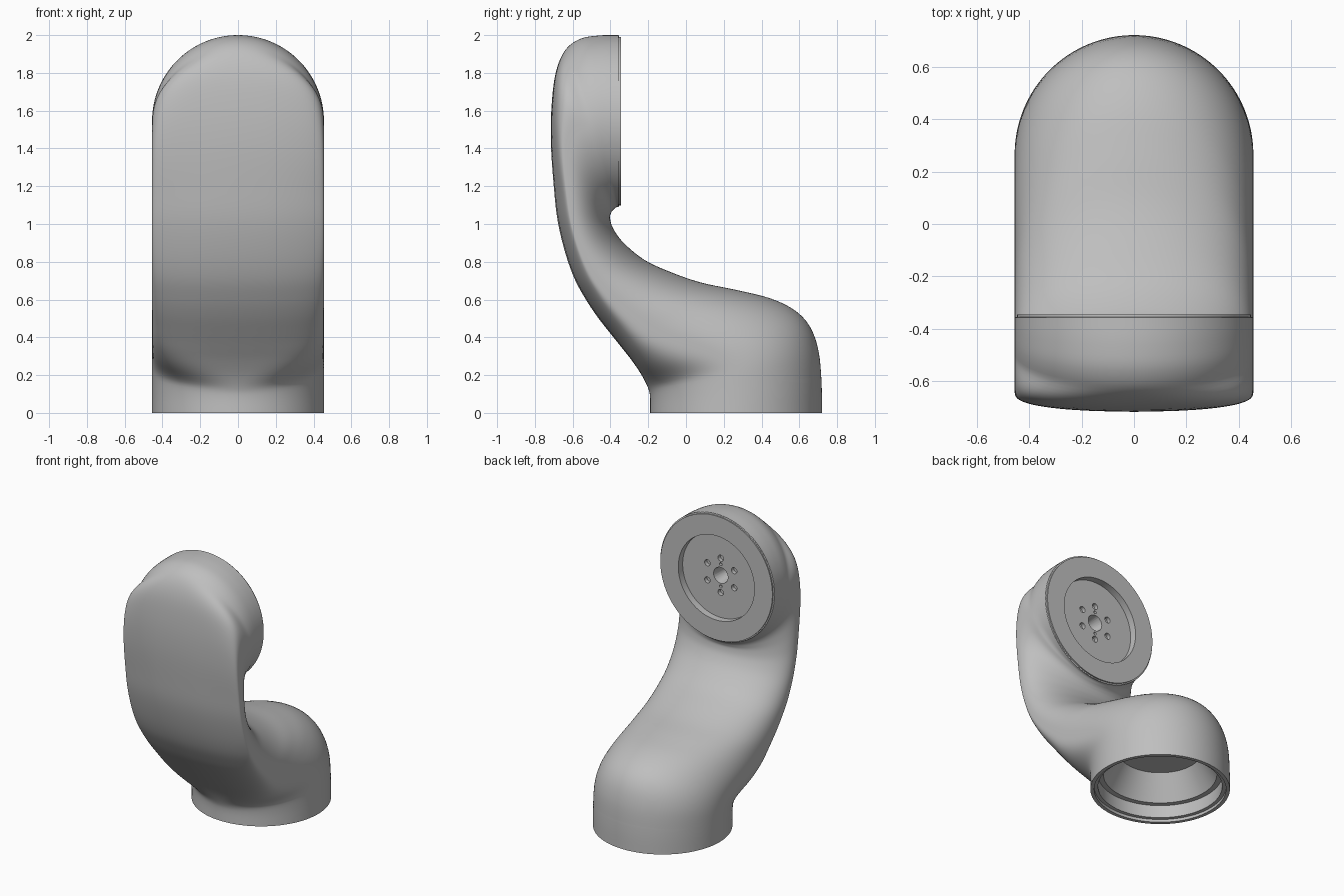
import bpy, bmesh
from math import sin, cos, pi, copysign, sqrt
from mathutils import Vector, Matrix

cube = bpy.data.objects.get("Cube")
if cube:
    bpy.data.objects.remove(cube, do_unlink=True)

SEGMENTS = 128
RADIUS = 0.455
BASE_Y = 0.265      # centre of the base opening
HEAD_Z = 1.545      # centre of the mounting flange

grey = bpy.data.materials.new("satin_grey")
grey.use_nodes = True
grey.diffuse_color = (0.52, 0.52, 0.52, 1)
for node in grey.node_tree.nodes:
    if node.type == 'BSDF_PRINCIPLED':
        node.inputs["Base Color"].default_value = (0.52, 0.52, 0.52, 1)
        node.inputs["Roughness"].default_value = 0.5


def make_object(name, bm):
    bmesh.ops.remove_doubles(bm, verts=bm.verts, dist=1e-5)
    bmesh.ops.recalc_face_normals(bm, faces=bm.faces)
    mesh = bpy.data.meshes.new(name)
    bm.to_mesh(mesh)
    bm.free()
    mesh.materials.append(grey)
    obj = bpy.data.objects.new(name, mesh)
    bpy.context.collection.objects.link(obj)
    return obj


def skin(name, rings):
    """Bridge a list of equal rings with quads; zero-size rings become poles."""
    bm = bmesh.new()
    loops = [[bm.verts.new(p) for p in ring] for ring in rings]
    for a, b in zip(loops, loops[1:]):
        for k in range(SEGMENTS):
            j = (k + 1) % SEGMENTS
            bm.faces.new((a[k], a[j], b[j], b[k]))
    return make_object(name, bm)


def section(outer, inner, square):
    """Ring between two (y, z) points: crowned slab outside, round inside."""
    outer, inner = Vector(outer), Vector(inner)
    axis = inner - outer
    shift = 0.5 - 0.2 * square
    crown = 0.05 * square / axis.length
    ring = []
    for k in range(SEGMENTS):
        t = 2 * pi * k / SEGMENTS
        c, s = cos(t), sin(t)
        n = 2 + 3.5 * square if c < 0 else 2.0
        across = copysign(abs(s) ** (2 / n), s)
        along = abs(c) ** (2 / n)
        w = -along * (shift - crown * across ** 2) if c < 0 else along * (1 - shift)
        p = outer + axis * (shift + w)
        # keep the top inside the round head outline
        limit = sqrt(max(0.0, RADIUS ** 2 - max(0.0, p.y - HEAD_Z) ** 2))
        ring.append((copysign(min(RADIUS * abs(across), limit), s), p.x, p.y))
    return ring


def base_ring(r, z):
    return [(r * sin(2 * pi * k / SEGMENTS), BASE_Y + r * cos(2 * pi * k / SEGMENTS), z)
            for k in range(SEGMENTS)]


def head_ring(r, y):
    return [(r * sin(2 * pi * k / SEGMENTS), y, HEAD_Z - r * cos(2 * pi * k / SEGMENTS))
            for k in range(SEGMENTS)]


def finish(obj, angle):
    bpy.ops.object.select_all(action='DESELECT')
    obj.select_set(True)
    bpy.context.view_layer.objects.active = obj
    bpy.ops.object.shade_smooth_by_angle(angle=angle)


def ease(low, high, u):
    f = min(max((u - low) / (high - low), 0.0), 1.0)
    return f * f * (3 - 2 * f)


# Front and back edges of the bent arm: (front y, front z, back y, back z)
stations = [Vector(s) for s in (
    (-.19, 0, .72, 0), (-.19, .08, .718, .15), (-.2, .13, .703, .32),
    (-.235, .2, .66, .45), (-.285, .275, .58, .54), (-.34, .345, .45, .605),
    (-.4, .42, .27, .65), (-.47, .51, .08, .69), (-.53, .6, -.08, .745),
    (-.59, .71, -.22, .81), (-.64, .85, -.33, .9), (-.68, 1.02, -.385, .975),
    (-.7, 1.2, -.402, 1.03), (-.715, 1.42, -.398, 1.055), (-.712, 1.62, -.39, 1.07),
    (-.69, 1.8, -.38, 1.08), (-.64, 1.92, -.372, 1.087), (-.56, 1.98, -.365, 1.09),
    (-.46, 1.998, -.36, 1.09), (-.357, 2, -.357, 1.09))]


def smooth_station(i, f):
    last = len(stations) - 1
    a, b, c, d = (stations[min(max(i + k, 0), last)] for k in (-1, 0, 1, 2))
    return 0.5 * (2 * b + (c - a) * f + (2 * a - 5 * b + 4 * c - d) * f * f
                  + (3 * b - a - 3 * c + d) * f ** 3)


# Arm shell: stepped base socket, bent body, closed behind the flange
socket = [(0, .28), (.27, .28), (.37, .11), (.405, .11), (.405, .02), (.43, .02), (.43, 0)]
rings = [base_ring(r, z) for r, z in socket]
STEPS = 5
spans = len(stations) - 1
for i in range(spans * STEPS + 1):
    cell = min(i // STEPS, spans - 1)
    p = smooth_station(cell, i / STEPS - cell)
    u = i / (spans * STEPS)
    square = ease(.1, .3, u) * (1 - ease(.68, .86, u))
    rings.append(section((p[0], p[1]), (p[2], p[3]), square))
rings += [head_ring(r, y) for r, y in ((.42, -.357), (.2, -.58), (0, -.58))]
finish(skin("arm_shell", rings), 0.6)

# Round head housing and base collar that emerge from the bent body
dome = [head_ring(.452, -.358)]
for k in range(25):
    a = pi / 2 * k / 24
    dome.append(head_ring(.452 * max(cos(a), 0) ** .62, -.4 - .3 * sin(a) ** .62))
finish(skin("head_housing", dome), 0.6)
collar_profile = [(.453, .01), (.453, .17), (.445, .25), (.43, .33), (.38, .4)]
finish(skin("base_collar", [base_ring(r, z) for r, z in collar_profile]), 0.6)

# Mounting flange: rim disc with a round recess
flange_profile = [(0, -.56), (.15, -.56), (.15, -.45), (.4, -.45), (.4, -.362),
                  (.453, -.362), (.453, -.356), (.446, -.354), (.446, -.345),
                  (.303, -.345), (.303, -.395), (0, -.395)]
flange = skin("mounting_flange", [head_ring(r, y) for r, y in flange_profile])

# Bolt, pin and centre holes in the recess floor
holes = bmesh.new()


def add_hole(orbit, angle, top_radius, end_radius, depth):
    length = depth + 0.02
    place = Matrix.Translation((orbit * sin(angle), -.375 - length / 2,
                                HEAD_Z + orbit * cos(angle)))
    bmesh.ops.create_cone(holes, cap_ends=True, segments=24, radius1=top_radius,
                          radius2=end_radius, depth=length,
                          matrix=place @ Matrix.Rotation(pi / 2, 4, 'X'))


for k in range(6):
    add_hole(.123, k * pi / 3, .022, .022, .028)
for k in range(2):
    add_hole(.08, k * pi, .011, .011, .02)
add_hole(0, 0, .06, .042, .11)
cutter = make_object("hole_cutter", holes)
cutter.hide_render = True

cut = flange.modifiers.new("holes", 'BOOLEAN')
cut.operation = 'DIFFERENCE'
cut.solver = 'EXACT'
cut.object = cutter
bpy.context.view_layer.objects.active = flange
bpy.ops.object.modifier_apply(modifier=cut.name)
bpy.data.objects.remove(cutter, do_unlink=True)
finish(flange, 0.5)
